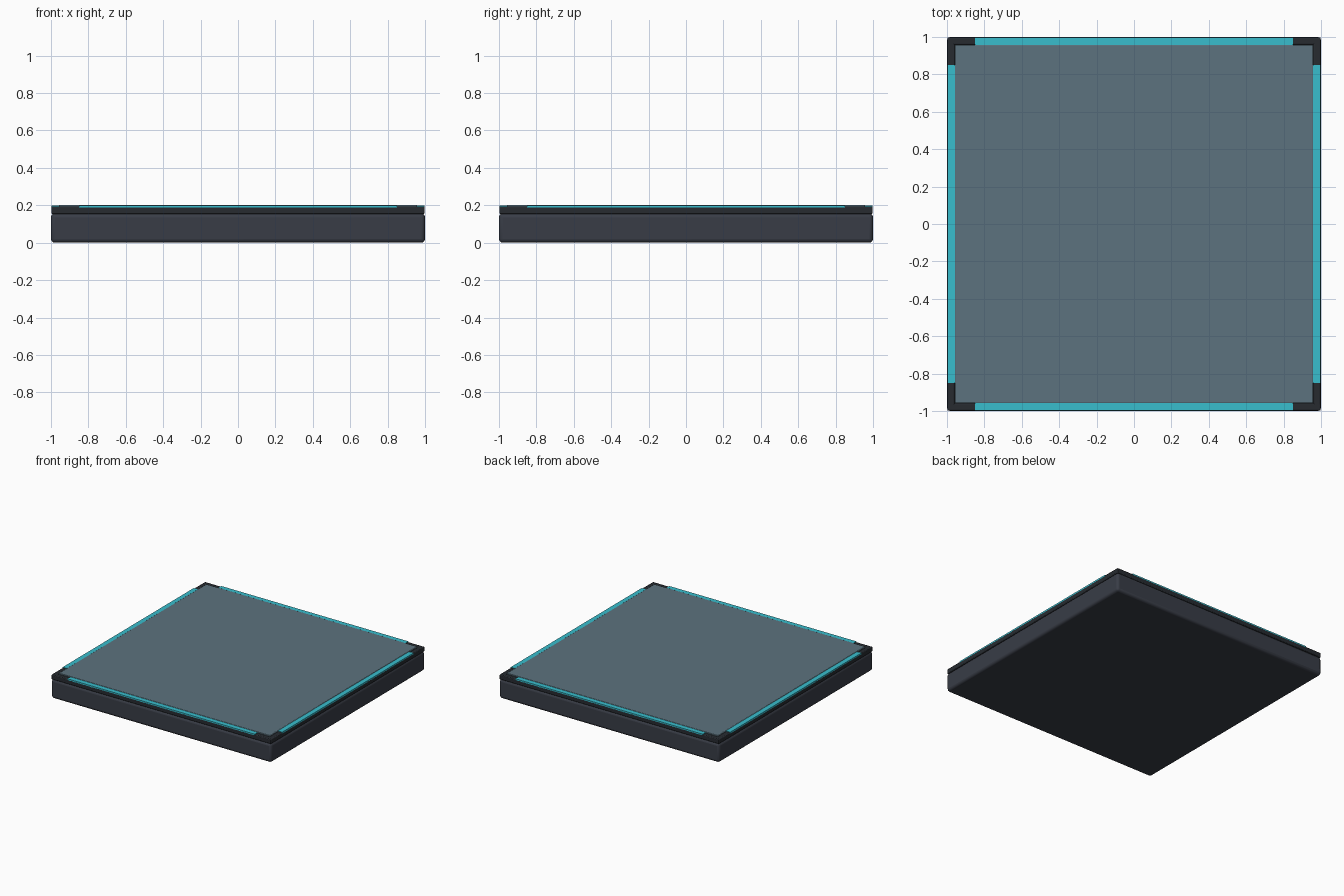
import bpy
from math import pi

if "Cube" in bpy.data.objects:
    bpy.data.objects.remove(bpy.data.objects["Cube"])


def material(name, rgb):
    m = bpy.data.materials.new(name)
    m.diffuse_color = (*rgb, 1)
    m.use_nodes = True
    m.node_tree.nodes["Principled BSDF"].inputs["Base Color"].default_value = m.diffuse_color
    return m


BASE = material("slate", (0.04, 0.046, 0.062))
TRIM = material("dark_trim", (0.02, 0.024, 0.03))
PANEL = material("panel_grey_blue", (0.107, 0.17, 0.21))
GLOW = material("cyan", (0.04, 0.51, 0.61))


def block(name, size, loc, mat, bevel=0.0, segments=2, turn=0.0):
    bpy.ops.mesh.primitive_cube_add(size=1, location=loc, rotation=(0, 0, turn))
    ob = bpy.context.object
    ob.name = name
    ob.scale = size
    bpy.ops.object.transform_apply(location=False, rotation=True, scale=True)
    ob.data.materials.append(mat)
    if bevel:
        mod = ob.modifiers.new("rounded_edges", 'BEVEL')
        mod.width = bevel
        mod.segments = segments
        bpy.ops.object.shade_smooth_by_angle()
    return ob


# Heavy base slab
block("base_slab", (2, 2, 0.156), (0, 0, 0.078), BASE, 0.02, 3)

# Raised walking surface
block("top_panel", (1.916, 1.916, 0.052), (0, 0, 0.175), PANEL, 0.004)

# Edge rails with inset light strips on all four sides
sides = {"front": (0, -1), "right": (1, 0), "back": (0, 1), "left": (-1, 0)}
for side, (dx, dy) in sides.items():
    turn = pi / 2 if dx else 0
    block(side + "_rail", (1.996, 0.04, 0.04),
          (dx * 0.978, dy * 0.978, 0.174), TRIM, 0.006, 2, turn)
    block(side + "_light_strip", (1.7, 0.04, 0.012),
          (dx * 0.978, dy * 0.978, 0.192), GLOW, 0, 1, turn)
